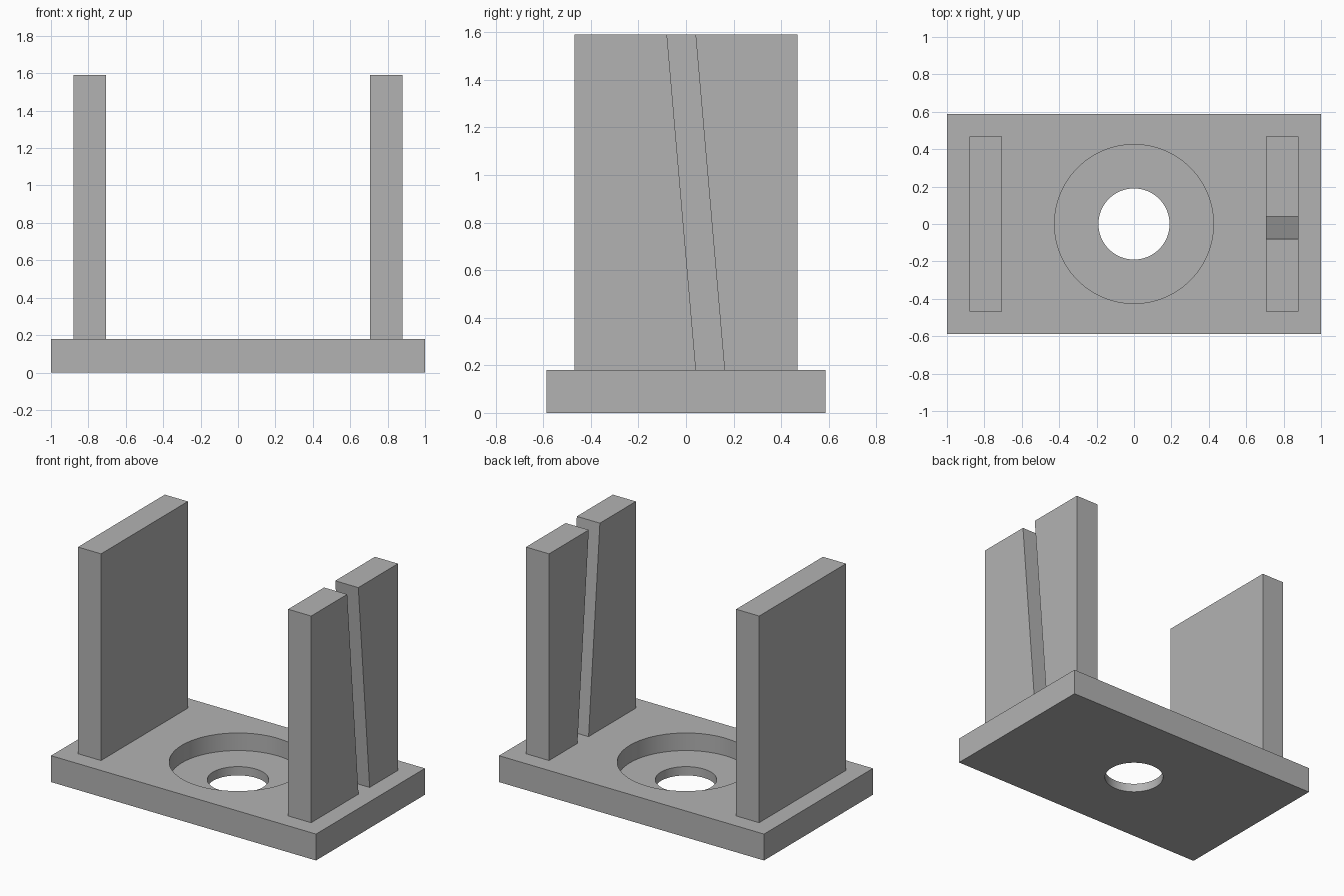
import bpy
import bmesh
import math

cube = bpy.data.objects.get("Cube")
if cube:
    bpy.data.objects.remove(cube, do_unlink=True)

# Single plain material
grey = bpy.data.materials.new("mid grey")
grey.use_nodes = True
colour = (0.45, 0.45, 0.45, 1.0)
grey.diffuse_color = colour
grey.node_tree.nodes["Principled BSDF"].inputs["Base Color"].default_value = colour

BASE_X, BASE_Y, BASE_TOP = 1.0, 0.587, 0.18
WALL_IN, WALL_OUT, WALL_Y, WALL_TOP = 0.706, 0.88, 0.468, 1.59
RECESS_FLOOR = 0.06


def add_object(name, bm):
    bmesh.ops.recalc_face_normals(bm, faces=bm.faces)
    mesh = bpy.data.meshes.new(name)
    bm.to_mesh(mesh)
    bm.free()
    mesh.materials.append(grey)
    obj = bpy.data.objects.new(name, mesh)
    bpy.context.collection.objects.link(obj)
    return obj


def prism(name, profile, x0, x1):
    """Extrude a (y, z) profile from x0 to x1."""
    bm = bmesh.new()
    face = bm.faces.new([bm.verts.new((x0, y, z)) for y, z in profile])
    new = bmesh.ops.extrude_face_region(bm, geom=[face])["geom"]
    verts = [v for v in new if isinstance(v, bmesh.types.BMVert)]
    bmesh.ops.translate(bm, verts=verts, vec=(x1 - x0, 0, 0))
    return add_object(name, bm)


def bore(target, radius, z0, z1):
    """Cut a vertical round hole from z0 to z1 and discard the cutter."""
    bm = bmesh.new()
    bmesh.ops.create_cone(bm, cap_ends=True, segments=96, radius1=radius,
                          radius2=radius, depth=z1 - z0)
    bmesh.ops.translate(bm, verts=bm.verts, vec=(0, 0, (z0 + z1) / 2))
    cutter = add_object("bore_cutter", bm)
    cutter.hide_render = True
    mod = target.modifiers.new("bore", 'BOOLEAN')
    mod.operation = 'DIFFERENCE'
    mod.solver = 'EXACT'
    mod.object = cutter
    bpy.context.view_layer.objects.active = target
    bpy.ops.object.modifier_apply(modifier=mod.name)
    bpy.data.objects.remove(cutter, do_unlink=True)


def rectangle(half_y, z0, z1):
    return [(-half_y, z0), (half_y, z0), (half_y, z1), (-half_y, z1)]


# Base plate with a stepped round hole
base = prism("base_plate", rectangle(BASE_Y, 0, BASE_TOP), -BASE_X, BASE_X)
bore(base, 0.425, RECESS_FLOOR, BASE_TOP + 0.1)
bore(base, 0.19, -0.1, RECESS_FLOOR + 0.05)
bpy.ops.object.select_all(action='DESELECT')
base.select_set(True)
bpy.context.view_layer.objects.active = base
bpy.ops.object.shade_smooth_by_angle(angle=math.radians(30))

# Solid upright on the right
prism("right_wall", rectangle(WALL_Y, BASE_TOP, WALL_TOP), -WALL_OUT, -WALL_IN)

# Left upright, split by a slanted slot
SLOT_LOW, SLOT_HIGH, SLOT_WIDTH = 0.042, -0.08, 0.12
for name, edge, shift in (("left_wall_front", -WALL_Y, 0),
                          ("left_wall_back", WALL_Y, SLOT_WIDTH)):
    prism(name, [(edge, BASE_TOP), (SLOT_LOW + shift, BASE_TOP),
                 (SLOT_HIGH + shift, WALL_TOP), (edge, WALL_TOP)],
          WALL_IN, WALL_OUT)
